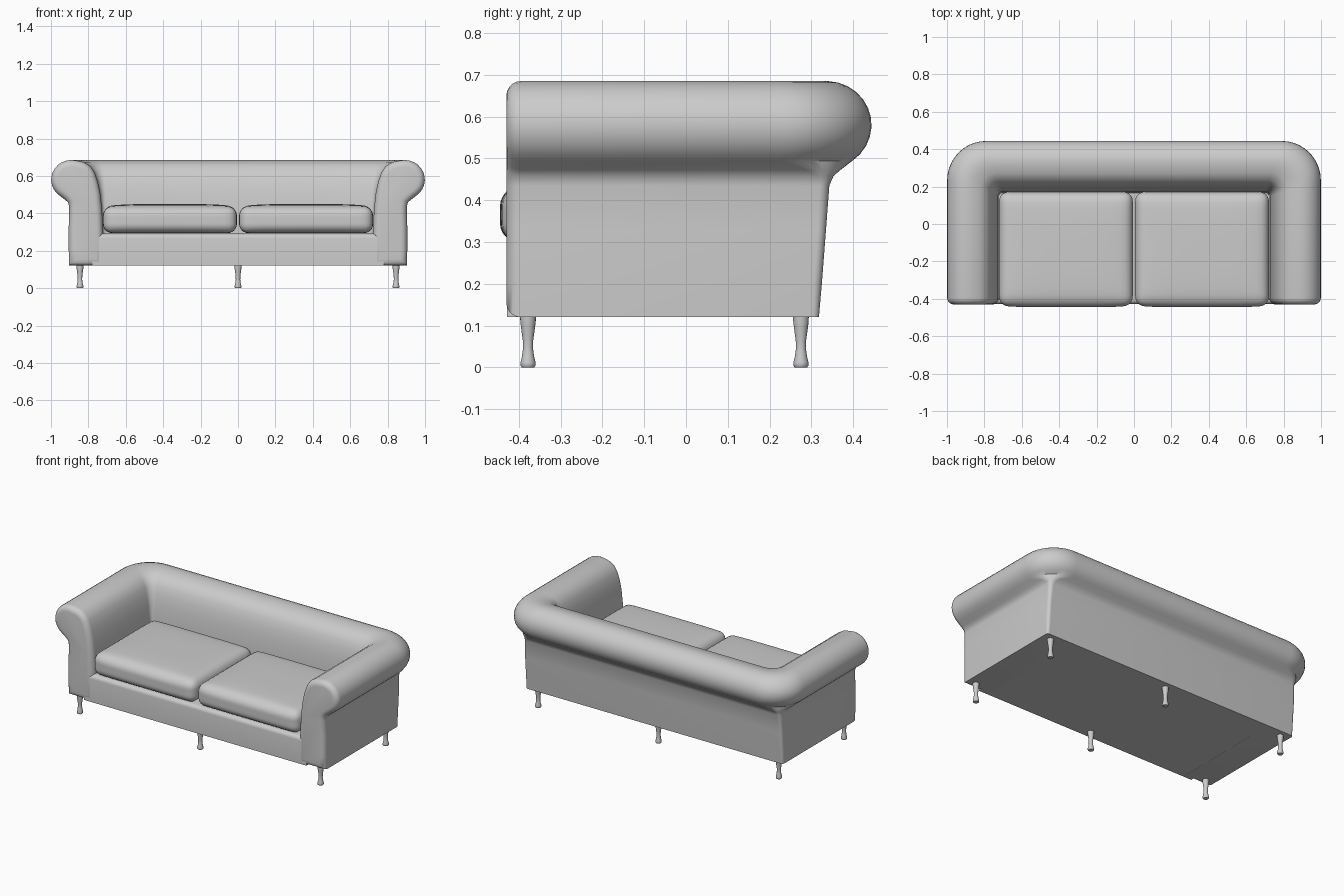
import bpy, bmesh, math
from mathutils import Vector

if "Cube" in bpy.data.objects:
    bpy.data.objects.remove(bpy.data.objects["Cube"])


def finish(name, bm, angle=40):
    bmesh.ops.recalc_face_normals(bm, faces=bm.faces)
    me = bpy.data.meshes.new(name)
    bm.to_mesh(me)
    bm.free()
    ob = bpy.data.objects.new(name, me)
    bpy.context.collection.objects.link(ob)
    bpy.ops.object.select_all(action='DESELECT')
    ob.select_set(True)
    bpy.context.view_layer.objects.active = ob
    bpy.ops.object.shade_smooth_by_angle(angle=math.radians(angle))
    return ob


def loft(bm, rings, closed=True):
    vs = [[bm.verts.new(p) for p in r] for r in rings]
    n = len(vs[0])
    for a, b in zip(vs, vs[1:]):
        for i in range(n):
            j = (i + 1) % n
            bm.faces.new((a[i], a[j], b[j], b[i]))
    bm.faces.new(vs[0])
    bm.faces.new(vs[-1])


# Rolled arms and back: one cross-section (x, z, corner radius, back taper)
# swept around a U-shaped plan
prof = [(.903, .12, .015, .03), (.905, .2, .02, .025), (.905, .33, .02, .015),
        (.903, .435, .025, .005), (.908, .458, .04, 0), (.924, .472, .08, 0)]
for i in range(13):
    a = math.radians(-55 + i * 13)
    x = .891 + .108 * math.cos(a)
    prof.append((x, .58 + .105 * math.sin(a), .02 + .19 * (x - .72) / .28, 0))
prof += [(.825, .674, .09, 0), (.79, .652, .07, 0), (.767, .618, .05, 0),
         (.75, .57, .04, 0), (.737, .51, .03, 0), (.727, .42, .02, 0),
         (.722, .3, .02, 0), (.72, .12, .02, 0)]


def inset(i, d):
    p = [Vector(prof[k % len(prof)][:2]) for k in (i - 1, i, i + 1)]
    e1, e2 = (p[1] - p[0]).normalized(), (p[2] - p[1]).normalized()
    n1, n2 = Vector((e1.y, -e1.x)), Vector((e2.y, -e2.x))
    n = (n1 + n2).normalized()
    return p[1] - n * d / max(n.dot(n1), .6)


FRONT, R = -.43, .035
half = []
for k in range(6):
    a = k / 5 * math.pi / 2
    d = R * (1 - math.sin(a))
    y = FRONT + R * (1 - math.cos(a))
    half.append([(q.x, y, q.y) for q in (inset(i, d) for i in range(len(prof)))])
for j in range(11):
    a = j / 10 * math.pi / 2
    half.append([(x - r + r * math.cos(a), x - .555 - t - r + r * math.sin(a), z)
                 for x, z, r, t in prof])
rings = half + [[(-x, y, z) for x, y, z in r] for r in reversed(half)]
bm = bmesh.new()
loft(bm, rings)
finish("arms_and_back", bm)

# Seat base with softened front rail
bm = bmesh.new()
bmesh.ops.create_cube(bm, size=1)
for v in bm.verts:
    v.co = (v.co.x * 1.56, -.115 + v.co.y * .626, .206 + v.co.z * .171)
edge = [e for e in bm.edges if all(v.co.y < -.4 and v.co.z > .25 for v in e.verts)]
bmesh.ops.bevel(bm, geom=edge, offset=.025, segments=4, profile=.5, affect='EDGES')
finish("seat_base", bm)

# Two plump seat cushions
H = Vector((.358, .304, .071))
for side, sx in (("left", -1), ("right", 1)):
    bm = bmesh.new()
    bmesh.ops.create_cube(bm, size=2)
    bmesh.ops.subdivide_edges(bm, edges=bm.edges[:], cuts=19, use_grid_fill=True)
    for v in bm.verts:
        u = [math.sin(c * math.pi / 2) for c in v.co]
        r = .05
        p = Vector([u[k] * H[k] for k in range(3)])
        core = Vector([max(-H[k] + r, min(H[k] - r, p[k])) for k in range(3)])
        p = core + (p - core).normalized() * r
        f = [1 - min(1, abs(p[k] / H[k])) ** 4 for k in range(3)]
        if p.z > 0:
            p.z += .014 * f[0] * f[1] * p.z / H.z
        if p.y < 0:
            p.y += .008 * f[0] * f[2] * p.y / H.y
        v.co = p + Vector((sx * .364, -.133, .365))
    finish(side + "_seat_cushion", bm, 60)

# Six turned legs
leg = [(.015, 0), (.018, .004), (.018, .012), (.0145, .026), (.012, .045),
       (.0125, .065), (.016, .09), (.0185, .11), (.019, .13)]
for row, y in (("front", -.378), ("back", .275)):
    for col, x in (("left", -.845), ("middle", 0), ("right", .845)):
        bm = bmesh.new()
        loft(bm, [[(x + r * math.cos(k * math.pi / 10), y + r * math.sin(k * math.pi / 10), z)
                   for k in range(20)] for r, z in leg])
        finish(f"{row}_{col}_leg", bm, 50)
